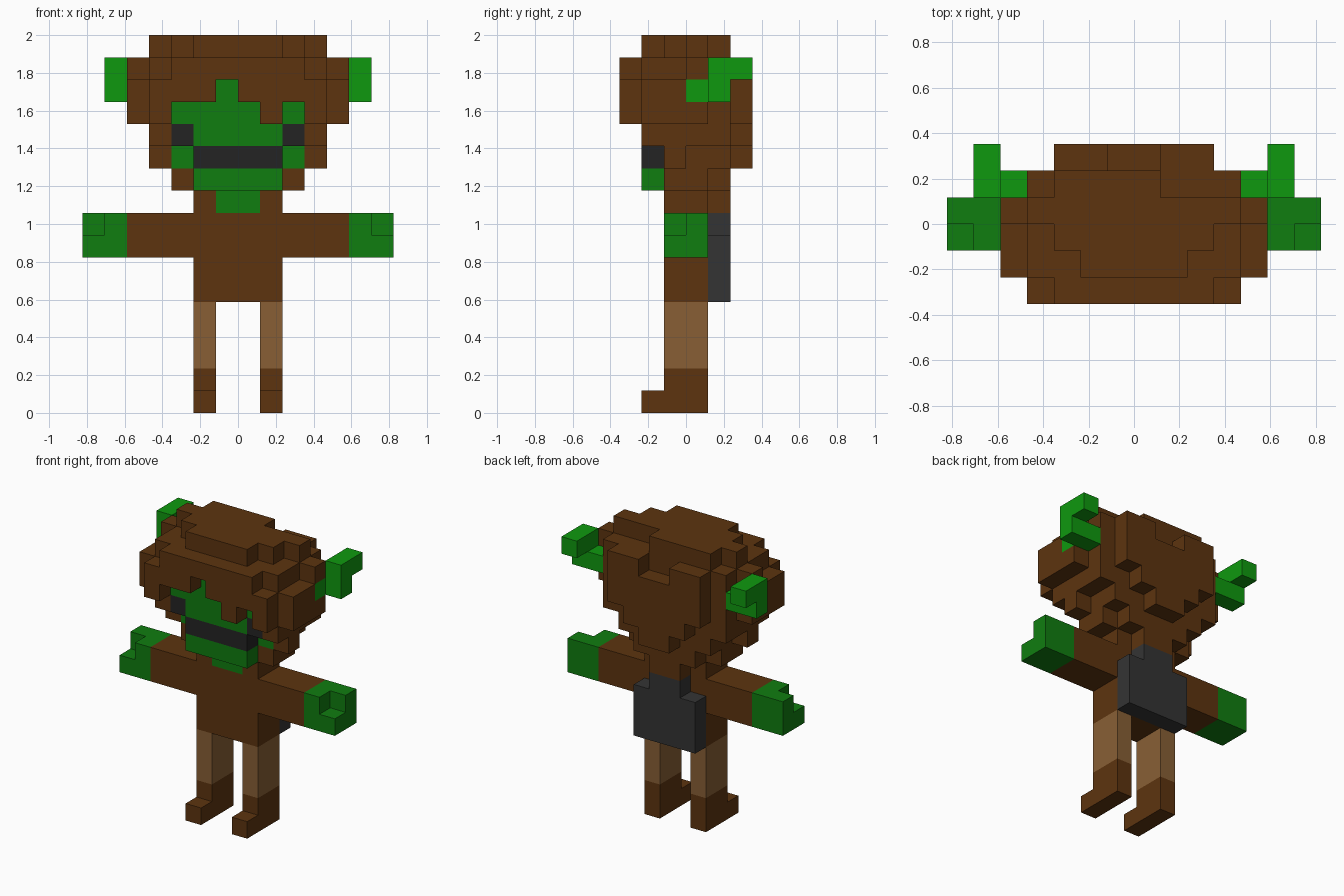
import bpy
import bmesh
from mathutils import Vector

UNIT = 2 / 17

if "Cube" in bpy.data.objects:
    bpy.data.objects.remove(bpy.data.objects["Cube"], do_unlink=True)


def to_linear(value):
    value /= 255
    return value / 12.92 if value <= 0.04045 else ((value + 0.055) / 1.055) ** 2.4


def make_material(name, red, green, blue):
    material = bpy.data.materials.new(name)
    colour = (to_linear(red), to_linear(green), to_linear(blue), 1)
    material.use_nodes = True
    material.diffuse_color = colour
    shader = material.node_tree.nodes["Principled BSDF"]
    shader.inputs["Base Color"].default_value = colour
    shader.inputs["Roughness"].default_value = 1
    return material


materials = {
    "brown": make_material("dark brown", 93, 52, 15),
    "tan": make_material("light brown", 136, 95, 53),
    "skin": make_material("green skin", 16, 125, 16),
    "ear": make_material("bright green", 15, 153, 15),
    "black": make_material("near black", 36, 36, 36),
    "grey": make_material("dark grey", 52, 52, 52),
}

# Occupied blocks: position -> (part name, colour)
blocks = {}


def fill(part, colour, xs, ys, zs):
    for x in range(*xs):
        for y in range(*ys):
            for z in range(*zs):
                blocks[x, y, z] = (part, colour)


def centred(part, colour, half, ys, zs):
    fill(part, colour, (-half, half), ys, zs)


def paired(part, colour, xs, ys, zs):
    fill("left_" + part, colour, xs, ys, zs)
    fill("right_" + part, colour, (-xs[1], -xs[0]), ys, zs)


def carve(xs, ys, zs):
    for x in range(*xs):
        for y in range(*ys):
            for z in range(*zs):
                blocks.pop((x, y, z), None)


# Legs and boots
paired("leg", "tan", (1, 2), (-1, 1), (2, 5))
paired("boot", "brown", (1, 2), (-1, 1), (0, 2))
paired("boot", "brown", (1, 2), (-2, -1), (0, 1))

# Torso, arms and notched hands
centred("torso", "brown", 2, (-1, 1), (5, 9))
paired("arm", "brown", (2, 5), (-1, 1), (7, 9))
paired("hand", "skin", (5, 7), (-1, 1), (7, 9))
for tip in (-7, 6):
    carve((tip, tip + 1), (-1, 0), (8, 9))

# Backpack
centred("backpack", "grey", 2, (1, 2), (5, 8))
centred("backpack", "grey", 1, (1, 2), (8, 9))

# Hair, from the nape up to the crown
centred("hair", "brown", 2, (-1, 1), (9, 10))
centred("hair", "brown", 1, (1, 2), (9, 10))
centred("hair", "brown", 3, (-1, 1), (10, 11))
centred("hair", "brown", 2, (1, 2), (10, 11))
centred("hair", "brown", 4, (-1, 0), (11, 12))
centred("hair", "brown", 3, (0, 2), (11, 12))
centred("hair", "brown", 1, (2, 3), (11, 12))
centred("hair", "brown", 4, (-2, 2), (12, 13))
centred("hair", "brown", 2, (2, 3), (12, 13))
centred("hair", "brown", 4, (-3, 2), (13, 15))
centred("hair", "brown", 5, (-2, 1), (13, 15))
centred("hair", "brown", 3, (2, 3), (13, 15))
centred("hair", "brown", 3, (-3, -2), (15, 16))
centred("hair", "brown", 4, (-2, 2), (15, 16))
centred("hair", "brown", 5, (0, 1), (15, 16))
fill("hair", "brown", (-3, -1), (2, 3), (15, 16))
fill("hair", "brown", (1, 3), (2, 3), (15, 16))
for half, row in ((2, -2), (3, -1), (4, 0)):
    centred("hair", "brown", half, (row, row + 1), (16, 17))
fill("hair", "brown", (-3, 1), (1, 2), (16, 17))

# Openings in the fringe
carve((-1, 0), (-3, -2), (14, 15))
carve((-3, 1), (-3, -2), (13, 14))
carve((2, 3), (-3, -2), (13, 14))

# Face, eyes, mouth and chin
centred("face", "skin", 3, (-2, -1), (12, 14))
fill("face", "skin", (-1, 0), (-2, -1), (14, 15))
centred("face", "skin", 3, (-1, 0), (11, 12))
paired("eye", "black", (2, 3), (-2, -1), (12, 13))
centred("mouth", "black", 2, (-2, -1), (11, 12))
centred("chin", "skin", 2, (-2, -1), (10, 11))
centred("chin", "skin", 1, (-1, 0), (9, 10))

# Ears
paired("ear", "ear", (4, 5), (0, 2), (14, 15))
paired("ear", "ear", (5, 6), (1, 2), (14, 15))
paired("ear", "ear", (5, 6), (1, 3), (15, 16))

DIRECTIONS = [Vector(sign * (axis == i) for i in range(3))
              for axis in range(3) for sign in (-1, 1)]


def build_part(part):
    """Make the exposed block faces of one part into a clean mesh."""
    mesh = bpy.data.meshes.new(part)
    cells = {p: c for p, (name, c) in blocks.items() if name == part}
    colours = sorted(set(cells.values()))
    for colour in colours:
        mesh.materials.append(materials[colour])
    bm = bmesh.new()
    for cell, colour in cells.items():
        centre = Vector(cell) + Vector((0.5, 0.5, 0.5))
        for normal in DIRECTIONS:
            if tuple(int(a + b) for a, b in zip(cell, normal)) in blocks:
                continue
            side = Vector((normal.y, normal.z, normal.x))
            up = normal.cross(side)
            corners = [side + up, up - side, -side - up, side - up]
            face = bm.faces.new(
                [bm.verts.new((centre + (normal + c) / 2) * UNIT) for c in corners])
            face.material_index = colours.index(colour)
    bmesh.ops.remove_doubles(bm, verts=bm.verts[:], dist=UNIT / 100)
    bmesh.ops.dissolve_limit(bm, angle_limit=0.01, verts=bm.verts[:],
                             edges=bm.edges[:], delimit={"MATERIAL"})
    bm.to_mesh(mesh)
    bm.free()
    bpy.context.collection.objects.link(bpy.data.objects.new(part, mesh))


for part_name in sorted({name for name, colour in blocks.values()}):
    build_part(part_name)
